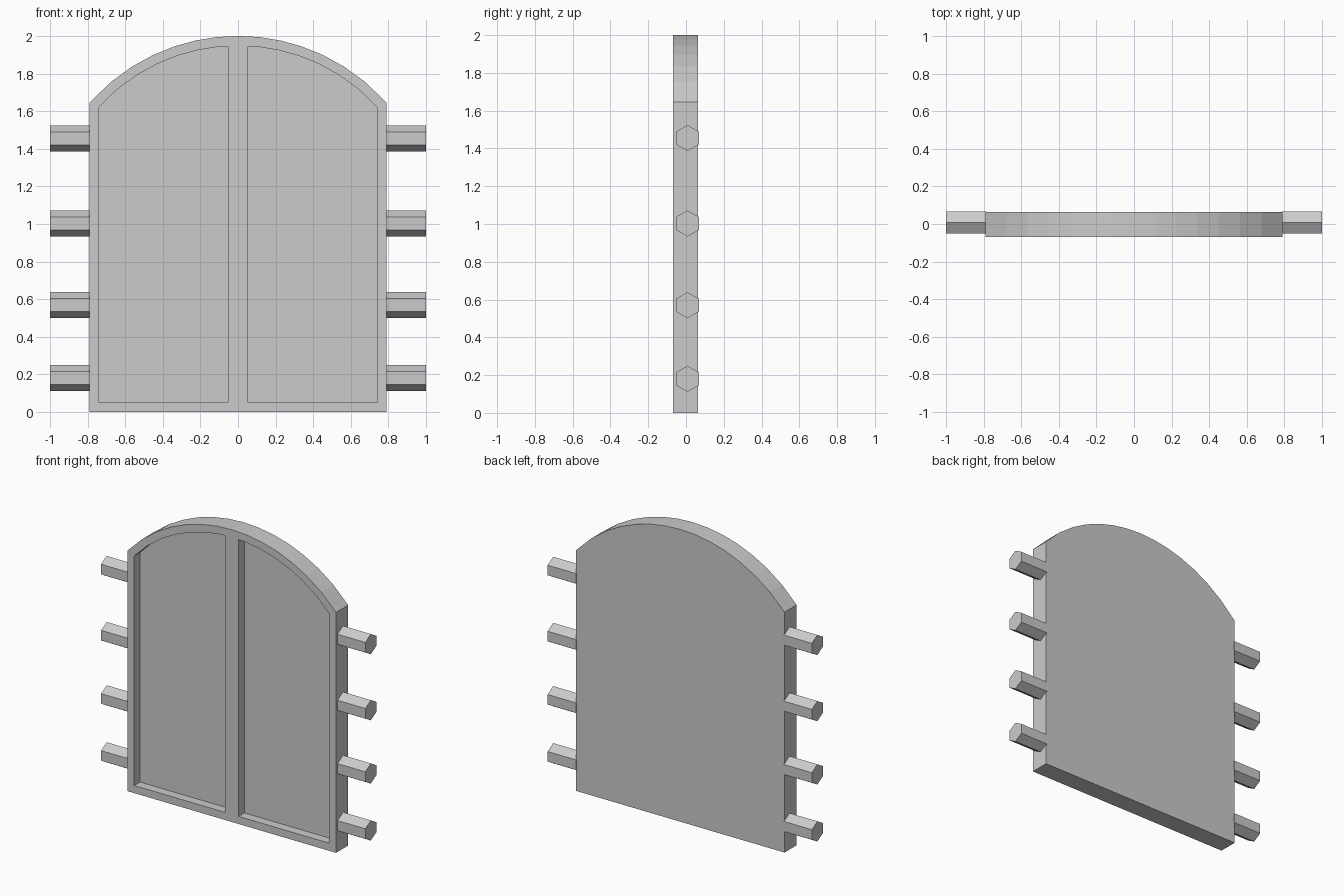
import bpy, bmesh, math
from mathutils import Matrix

cube = bpy.data.objects.get("Cube")
if cube:
    bpy.data.objects.remove(cube, do_unlink=True)

grey = bpy.data.materials.new("plain_grey")
grey.use_nodes = True
colour = (0.6, 0.6, 0.6, 1)
grey.diffuse_color = colour
grey.node_tree.nodes["Principled BSDF"].inputs["Base Color"].default_value = colour

HALF = 0.79                  # half width of the door
FRONT, BACK = -0.068, 0.063
SPRING, RADIUS, STEPS = 0.944, 1.056, 7


def add_object(name, bm):
    bmesh.ops.recalc_face_normals(bm, faces=bm.faces)
    mesh = bpy.data.meshes.new(name)
    bm.to_mesh(mesh)
    bm.free()
    mesh.materials.append(grey)
    obj = bpy.data.objects.new(name, mesh)
    bpy.context.collection.objects.link(obj)
    return obj


# Arched door: two half outlines sharing the centre line
bm = bmesh.new()
base = bm.verts.new((0, FRONT, 0))
crown = bm.verts.new((0, FRONT, SPRING + RADIUS))
halves = []
for side in (-1, 1):
    arch = []
    for i in range(1, STEPS + 1):
        x = HALF * i / STEPS
        arch.append(bm.verts.new((side * x, FRONT, SPRING + math.sqrt(RADIUS**2 - x**2))))
    corner = bm.verts.new((side * HALF, FRONT, 0))
    loop = [base, crown, *arch, corner]
    halves.append(bm.faces.new(loop if side < 0 else loop[::-1]))

# Thickness: extrude a copy of the outline to the back
back = bmesh.ops.extrude_face_region(bm, geom=halves, use_keep_orig=True)["geom"]
for v in back:
    if isinstance(v, bmesh.types.BMVert):
        v.co.y = BACK
bmesh.ops.recalc_face_normals(bm, faces=bm.faces)

# Recessed panels with upright walls
panels = [f for f in bm.faces if all(abs(v.co.y - FRONT) < 1e-5 for v in f.verts)]
bmesh.ops.inset_individual(bm, faces=panels, thickness=0.052, use_even_offset=True)
sunk = bmesh.ops.extrude_discrete_faces(bm, faces=panels)["faces"]
for f in sunk:
    bmesh.ops.translate(bm, verts=f.verts, vec=(0, 0.062, 0))
add_object("arched_door", bm)

# Six-sided pegs along both edges
INNER, OUTER = 0.785, 1.0
for side, label in ((-1, "right"), (1, "left")):
    for n, z in enumerate((0.18, 0.57, 1.003, 1.455), 1):
        bm = bmesh.new()
        place = (Matrix.Translation((side * (INNER + OUTER) / 2, 0.008, z))
                 @ Matrix.Rotation(math.pi / 2, 4, 'Y'))
        bmesh.ops.create_cone(bm, cap_ends=True, segments=6, radius1=0.069,
                              radius2=0.069, depth=OUTER - INNER, matrix=place)
        # Turn a corner upwards if the primitive starts flat side up
        if max(v.co.z for v in bm.verts) < z + 0.065:
            bmesh.ops.rotate(bm, verts=bm.verts, cent=(0, 0.008, z),
                             matrix=Matrix.Rotation(math.pi / 6, 3, 'X'))
        add_object(f"{label}_peg_{n}", bm)
